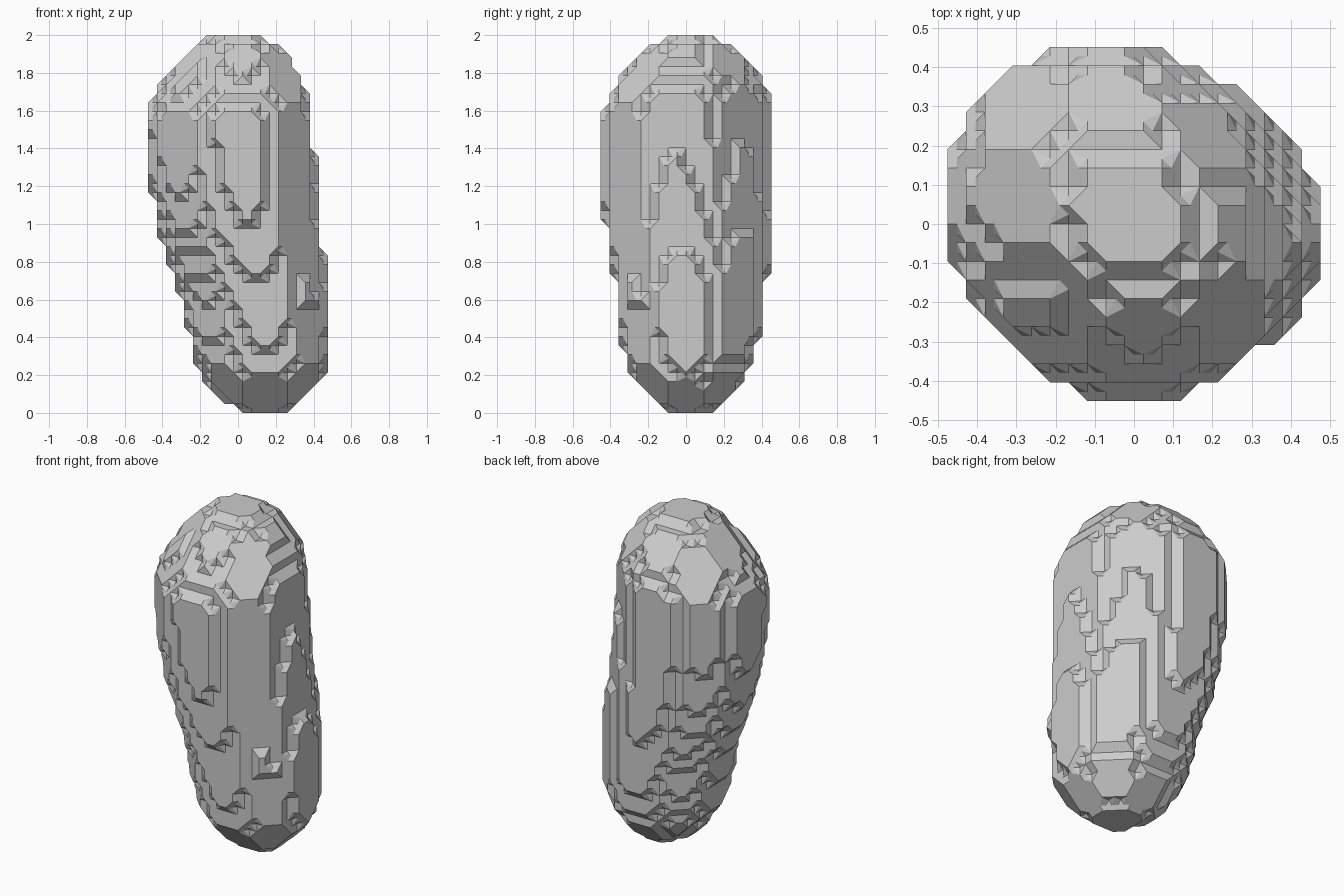
import bpy, bmesh
from itertools import product
from mathutils import Vector

cube = bpy.data.objects.get("Cube")
if cube:
    bpy.data.objects.remove(cube, do_unlink=True)

H = 2 / 42                 # spacing of the sample lattice
NX, NY, NZ = 20, 19, 42

# Body profile: height, centre x, centre y, radius x, radius y
PROFILE = [
    (0.00, 0.135, 0.025, 0.12, 0.12), (0.10, 0.125, 0.02, 0.245, 0.24),
    (0.20, 0.13, 0.015, 0.32, 0.31), (0.30, 0.116, 0.02, 0.355, 0.345),
    (0.45, 0.104, 0.022, 0.375, 0.372), (0.60, 0.09, 0.023, 0.39, 0.39),
    (0.80, 0.045, 0.022, 0.413, 0.414), (1.00, 0.003, 0.01, 0.428, 0.437),
    (1.25, -0.031, 0.0, 0.439, 0.448), (1.55, -0.042, 0.0, 0.44, 0.452),
    (1.64, -0.038, 0.012, 0.423, 0.438), (1.72, -0.028, 0.022, 0.392, 0.402),
    (1.80, -0.022, 0.028, 0.345, 0.352), (1.90, -0.005, 0.028, 0.272, 0.27),
    (1.96, -0.01, 0.025, 0.19, 0.19), (2.00, -0.02, 0.03, 0.11, 0.115),
]


def section(z):
    for a, b in zip(PROFILE, PROFILE[1:]):
        if a[0] <= z <= b[0]:
            t = (z - a[0]) / (b[0] - a[0])
            return [p + (q - p) * t for p, q in zip(a[1:], b[1:])]


def position(i, j, k):
    return Vector(((i + 0.5 - NX / 2) * H, (j + 0.5 - NY / 2) * H, (k + 0.5) * H))


def is_inside(i, j, k):
    """Oval cross-section, slightly longer along one diagonal."""
    p = position(i, j, k)
    cx, cy, rx, ry = section(p.z)
    x, y = (p.x - cx) / rx, (p.y - cy) / ry
    stretch = 1.04 + 0.02 * p.z
    return ((x - y) / stretch) ** 2 + ((x + y) / (2 - stretch)) ** 2 <= 2


CORNERS = list(product((0, 2), repeat=3))
cache = {}


def cell_faces(state):
    """Surface facets within one lattice cell, cutting edges at their midpoints."""
    if state in cache:
        return cache[state]
    solid = [c for c, s in zip(CORNERS, state) if s]
    empty = [c for c, s in zip(CORNERS, state) if not s]
    mids = {tuple((p + q) // 2 for p, q in zip(a, b))
            for a in solid for b in empty
            if sum(p != q for p, q in zip(a, b)) == 1}
    hull = bmesh.new()
    for p in solid + sorted(mids):
        hull.verts.new(p)
    bmesh.ops.convex_hull(hull, input=hull.verts[:])
    bmesh.ops.recalc_face_normals(hull, faces=hull.faces[:])
    faces = []
    for f in hull.faces:
        pts = [tuple(round(c) for c in v.co) for v in f.verts]
        on_wall = any({p[a] for p in pts} in ({0}, {2}) for a in range(3))
        if not on_wall:
            faces.append(pts)
    hull.free()
    cache[state] = faces
    return faces


# Faceted body skin
samples = {s for s in product(range(NX), range(NY), range(NZ)) if is_inside(*s)}
bm = bmesh.new()
verts = {}
for cell in product(range(-1, NX), range(-1, NY), range(-1, NZ)):
    state = tuple(tuple(a + c // 2 for a, c in zip(cell, corner)) in samples
                  for corner in CORNERS)
    if not any(state) or all(state):
        continue
    for pts in cell_faces(state):
        loop = []
        for p in pts:
            key = tuple(2 * a + c for a, c in zip(cell, p))
            if key not in verts:
                verts[key] = bm.verts.new(position(*(c / 2 for c in key)))
            loop.append(verts[key])
        if not bm.faces.get(loop):
            bm.faces.new(loop)

# Merge coplanar facets into clean flat panels
bmesh.ops.dissolve_limit(bm, angle_limit=0.01, verts=bm.verts[:], edges=bm.edges[:])

mesh = bpy.data.meshes.new("stepped_body")
bm.to_mesh(mesh)
bm.free()
body = bpy.data.objects.new("stepped_body", mesh)
bpy.context.collection.objects.link(body)
